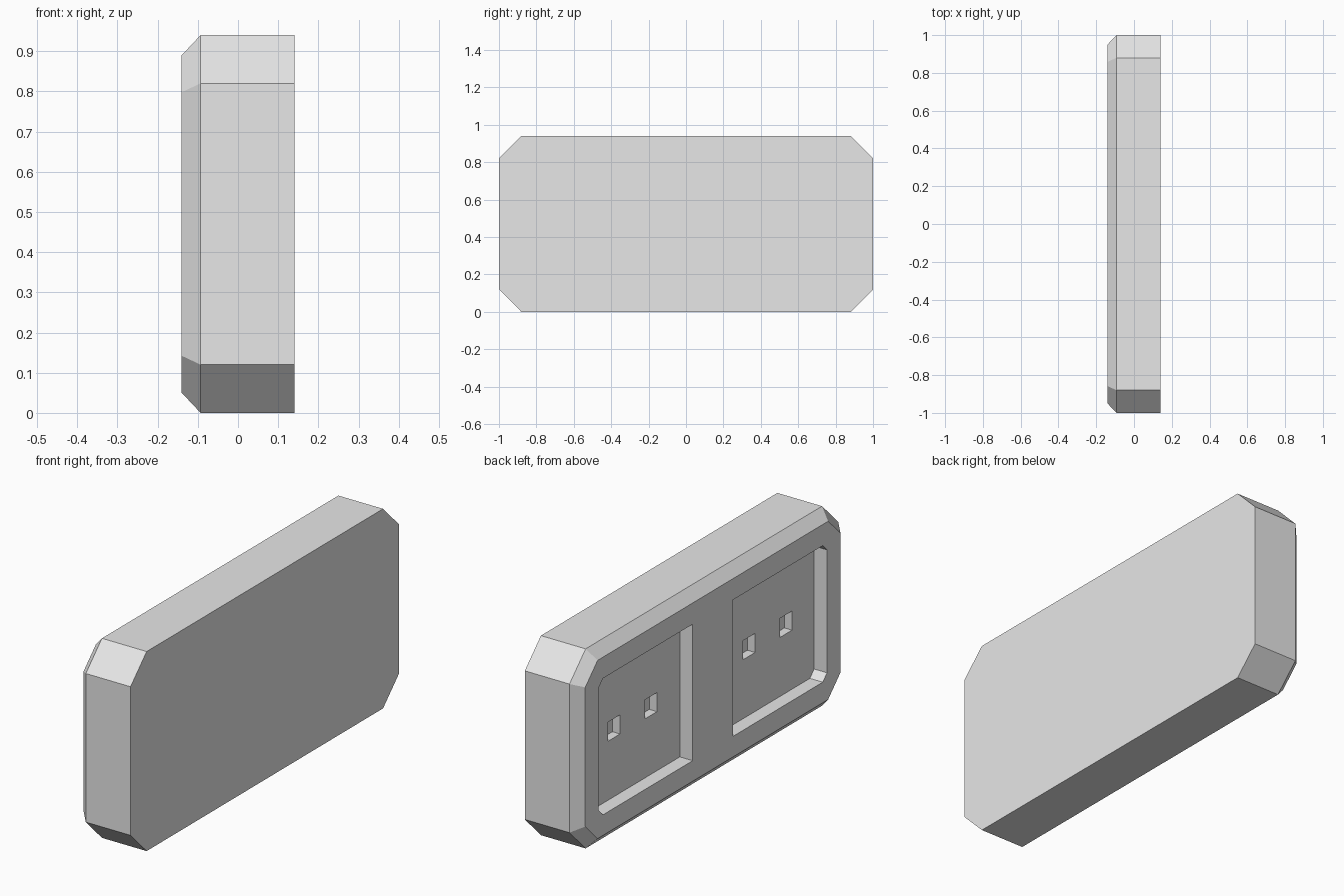
import bpy
import bmesh

cube = bpy.data.objects.get("Cube")
if cube:
    bpy.data.objects.remove(cube, do_unlink=True)

grey = bpy.data.materials.new("light_grey")
grey.use_nodes = True
colour = (0.8, 0.8, 0.8, 1.0)
grey.diffuse_color = colour
grey.node_tree.nodes["Principled BSDF"].inputs["Base Color"].default_value = colour

HALF_DEPTH = 0.14
MID_Z = 0.47
RECESS_FLOOR = -0.073
HOLE_FLOOR = -0.033


def cut_rectangle(y0, y1, z0, z1, cut, cut_near=True):
    """Rectangle in the y-z plane with cut corners (near = y0 side)."""
    near = cut if cut_near else 0
    pts = [(y0, z1 - near), (y0, z0 + near), (y0 + near, z0), (y1 - cut, z0),
           (y1, z0 + cut), (y1, z1 - cut), (y1 - cut, z1), (y0 + near, z1)]
    return list(dict.fromkeys(pts))


def loft(name, sections):
    """Solid through matching outlines, each given as (x, outline)."""
    bm = bmesh.new()
    rings = [[bm.verts.new((x, y, z)) for y, z in pts] for x, pts in sections]
    for a, b in zip(rings, rings[1:]):
        for i in range(len(a)):
            j = (i + 1) % len(a)
            bm.faces.new((a[i], a[j], b[j], b[i]))
    bm.faces.new(rings[0])
    bm.faces.new(rings[-1])
    bmesh.ops.recalc_face_normals(bm, faces=bm.faces)
    mesh = bpy.data.meshes.new(name)
    bm.to_mesh(mesh)
    bm.free()
    obj = bpy.data.objects.new(name, mesh)
    bpy.context.collection.objects.link(obj)
    mesh.materials.append(grey)
    return obj


# Plate with cut corners and one bevelled face
rim = cut_rectangle(-1, 1, 0, 2 * MID_Z, 0.12)
face = cut_rectangle(-0.95, 0.95, 0.05, 2 * MID_Z - 0.05, 0.092)
plate = loft("socket_plate", [(HALF_DEPTH, rim), (-0.093, rim), (-HALF_DEPTH, face)])

# Cutters for the two recesses and the pin holes in their floors
cutters = []
for side, label in ((1, "left"), (-1, "right")):
    def add_cutter(name, outline, x0, x1):
        pts = [(side * y, z) for y, z in outline]
        cutters.append(loft(f"{label}_{name}", [(x0, pts), (x1, pts)]))

    add_cutter("recess_cutter",
               cut_rectangle(0.15, 0.85, MID_Z - 0.323, MID_Z + 0.32, 0.032, False),
               -0.3, RECESS_FLOOR)
    for n, y in enumerate((0.365, 0.64)):
        add_cutter(f"hole_cutter_{n}",
                   cut_rectangle(y - 0.045, y + 0.045, MID_Z - 0.045, MID_Z + 0.045, 0),
                   RECESS_FLOOR - 0.02, HOLE_FLOOR)

for cutter in cutters:
    mod = plate.modifiers.new(cutter.name, 'BOOLEAN')
    mod.operation = 'DIFFERENCE'
    mod.solver = 'EXACT'
    mod.object = cutter

# Bake the cuts and drop the cutters
bpy.context.view_layer.update()
result = bpy.data.meshes.new_from_object(
    plate.evaluated_get(bpy.context.evaluated_depsgraph_get()))
plate.modifiers.clear()
plate.data = result
result.name = "socket_plate"
for cutter in cutters:
    bpy.data.objects.remove(cutter, do_unlink=True)
